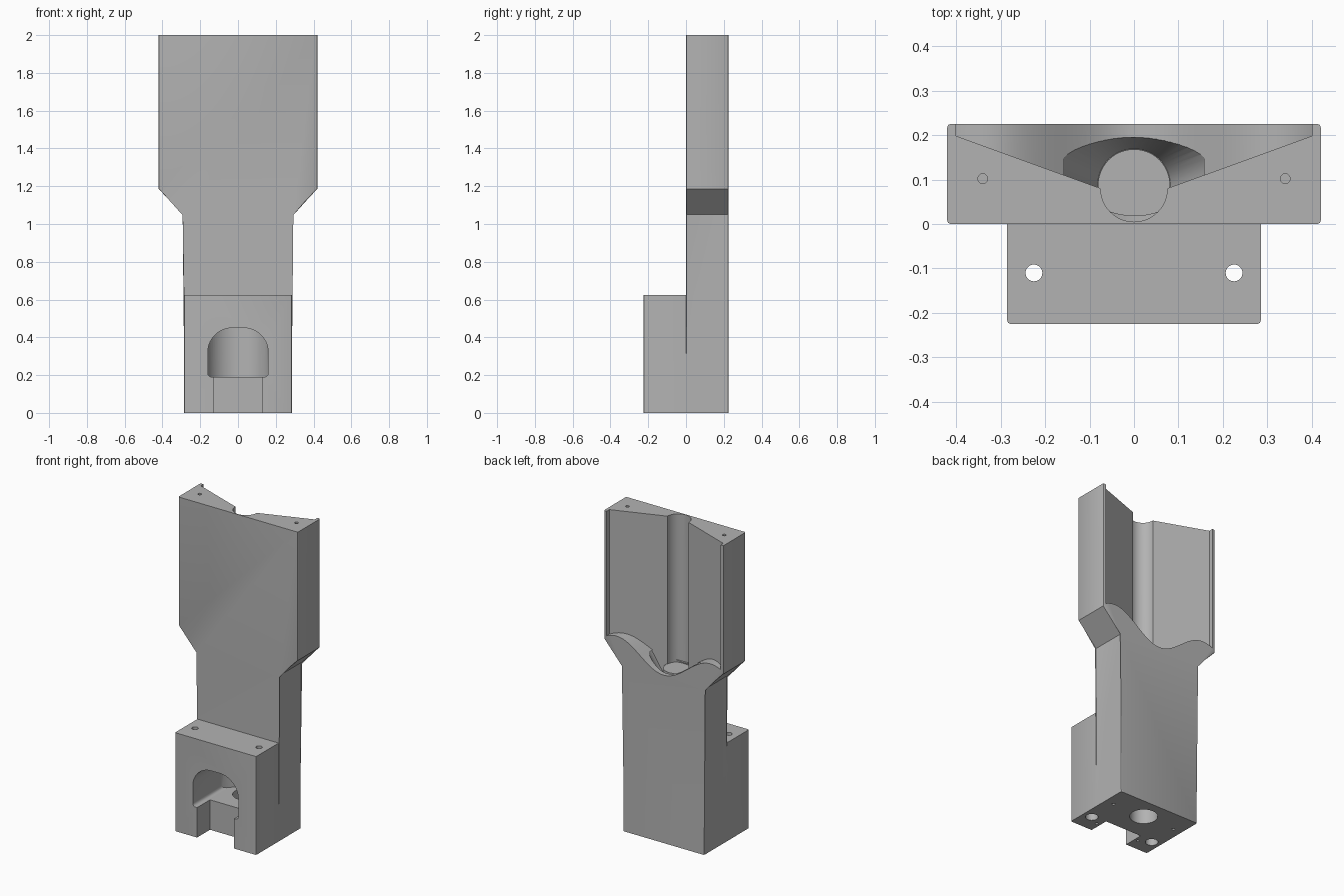
import bpy, bmesh
from math import sin, cos, pi

cube = bpy.data.objects.get("Cube")
if cube:
    bpy.data.objects.remove(cube, do_unlink=True)

grey = bpy.data.materials.new("plain grey")
grey.use_nodes = True
colour = (0.45, 0.45, 0.45, 1)
grey.diffuse_color = colour
grey.node_tree.nodes["Principled BSDF"].inputs["Base Color"].default_value = colour


def add_object(name, bm):
    bmesh.ops.recalc_face_normals(bm, faces=bm.faces)
    mesh = bpy.data.meshes.new(name)
    bm.to_mesh(mesh)
    bm.free()
    mesh.materials.append(grey)
    obj = bpy.data.objects.new(name, mesh)
    bpy.context.collection.objects.link(obj)
    return obj


def loft(name, lower, upper, bevel=None):
    """Solid between two matching rings of 3D points."""
    bm = bmesh.new()
    a = [bm.verts.new(p) for p in lower]
    b = [bm.verts.new(p) for p in upper]
    bm.faces.new(a)
    bm.faces.new(b)
    for i in range(len(a)):
        j = (i + 1) % len(a)
        bm.faces.new((a[i], a[j], b[j], b[i]))
    if bevel:
        edges = [e for e in bm.edges if bevel(*[v.co for v in e.verts])]
        bmesh.ops.bevel(bm, geom=edges, offset=0.008, segments=2,
                        profile=0.5, affect='EDGES')
    return add_object(name, bm)


def prism_y(name, pts, lo, hi, bevel=None):
    return loft(name, [(x, lo, z) for x, z in pts], [(x, hi, z) for x, z in pts], bevel)


def prism_z(name, pts, lo, hi, bevel=None):
    return loft(name, [(x, y, lo) for x, y in pts], [(x, y, hi) for x, y in pts], bevel)


def arc(cx, cy, rx, ry, start, end, n):
    return [(cx + rx * cos(start + (end - start) * i / n),
             cy + ry * sin(start + (end - start) * i / n)) for i in range(n + 1)]


def circle(cx, cy, rx, ry=None, n=48):
    return arc(cx, cy, rx, ry or rx, 0, 2 * pi, n)[:-1]


def boolean(target, tool, operation):
    mod = target.modifiers.new(operation.lower(), 'BOOLEAN')
    mod.operation = operation
    mod.solver = 'EXACT'
    mod.object = tool
    bpy.context.view_layer.objects.active = target
    bpy.ops.object.modifier_apply(modifier=mod.name)
    bpy.data.objects.remove(tool, do_unlink=True)


# Paddle-shaped upright with softened long edges
half = [(0.285, 0), (0.285, 1.05), (0.42, 1.185), (0.42, 2)]
outline = half + [(-x, z) for x, z in reversed(half)]
body = prism_y("bracket_body", outline, 0, 0.225,
               lambda p, q: abs(p.z - q.z) > 0.01)

# Front foot block
foot = prism_z("foot_block", [(-0.285, -0.225), (0.285, -0.225), (0.285, 0.1), (-0.285, 0.1)],
               0, 0.625, lambda p, q: abs(p.z - q.z) > 0.1 and p.y < 0)
boolean(body, foot, 'UNION')

# Rear V groove with a round channel, ending on a wavy floor with a funnel
plan = [(-0.4, 0.3), (-0.4, 0.198)] + arc(0, 0.08, 0.075, 0.075, pi, 2 * pi, 24)
plan += [(0.4, 0.198), (0.4, 0.3)]
groove = prism_z("groove_cutter", plan, 0.9, 2.1)
steps = [-0.45 + 0.9 * i / 60 for i in range(61)]
wave = [(x, 1.066 + 0.08 * (1 - cos(pi * x / 0.33))) for x in steps]
above = prism_y("wave_cutter", [(-0.45, 2.2)] + wave + [(0.45, 2.2)], -0.2, 0.4)
funnel = loft("funnel_cutter",
              [(x, y, 0.97) for x, y in circle(0, 0.087, 0.082)],
              [(x, y, 1.14) for x, y in circle(0, 0.122, 0.165, 0.093)])
boolean(above, funnel, 'UNION')
boolean(groove, above, 'INTERSECT')
boolean(body, groove, 'DIFFERENCE')

# Arched front pocket with a rounded back
arch = arc(0.14, 0.21, 0.02, 0.02, -pi / 2, 0, 5)
arch += arc(0.03, 0.32, 0.13, 0.13, 0, pi / 2, 14)
arch += [(-x, z) for x, z in reversed(arch)]
pocket = prism_y("pocket_cutter", arch, -0.3, 0.22)
pocket_plan = prism_z("pocket_plan",
                      [(0.17, -0.4)] + arc(0, 0.01, 0.17, 0.16, 0, pi, 32) + [(-0.17, -0.4)],
                      0.1, 0.6)
boolean(pocket, pocket_plan, 'INTERSECT')
boolean(body, pocket, 'DIFFERENCE')

# Slot below the pocket
slot = prism_y("slot_cutter", [(-0.13, -0.1), (0.13, -0.1), (0.13, 0.25), (-0.13, 0.25)],
               -0.3, -0.095)
boolean(body, slot, 'DIFFERENCE')

# Main bore
bore = prism_z("bore_cutter", circle(0, 0.087, 0.081), -0.1, 1.06)
boolean(body, bore, 'DIFFERENCE')

# Screw holes, counterbores and pilot holes: x, y, radius, bottom, top
holes = [(0.225, -0.11, 0.019, -0.1, 0.7),
         (0.225, -0.11, 0.037, -0.1, 0.15),
         (0.34, 0.102, 0.011, 1.88, 2.1),
         (0.225, 0.085, 0.009, -0.1, 0.1),
         (0.155, -0.15, 0.009, -0.1, 0.08)]
for x, y, r, lo, hi in holes:
    for side in (1, -1):
        hole = prism_z("hole_cutter", circle(side * x, y, r, n=20), lo, hi)
        boolean(body, hole, 'DIFFERENCE')

# Smooth the curved walls, keep the machined edges sharp
bpy.ops.object.select_all(action='DESELECT')
body.select_set(True)
bpy.context.view_layer.objects.active = body
bpy.ops.object.shade_smooth_by_angle(angle=0.52)
